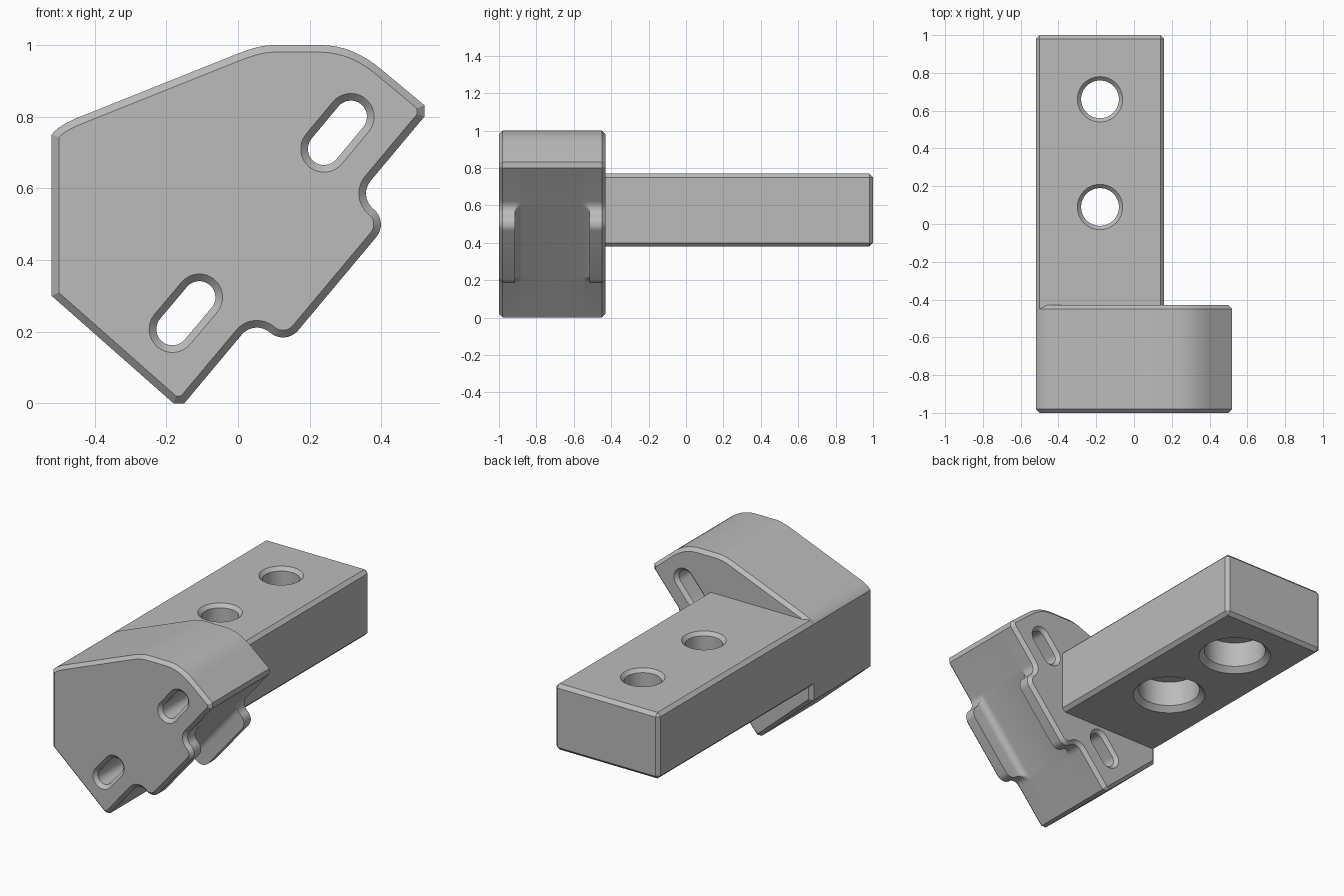
import bpy, bmesh
from math import sin, cos, pi
from mathutils import Vector

if "Cube" in bpy.data.objects:
    bpy.data.objects.remove(bpy.data.objects["Cube"], do_unlink=True)

grey = bpy.data.materials.new("plain grey")
grey.use_nodes = True
grey.diffuse_color = (0.5, 0.5, 0.5, 1)
grey.node_tree.nodes["Principled BSDF"].inputs["Base Color"].default_value = (0.5, 0.5, 0.5, 1)

CHAMFER = 0.02
FRONT, BACK = -1.0, -0.43


def make_object(name, bm):
    bmesh.ops.remove_doubles(bm, verts=bm.verts, dist=1e-5)
    bmesh.ops.recalc_face_normals(bm, faces=bm.faces)
    mesh = bpy.data.meshes.new(name)
    bm.to_mesh(mesh)
    bm.free()
    mesh.materials.append(grey)
    obj = bpy.data.objects.new(name, mesh)
    bpy.context.collection.objects.link(obj)
    return obj


def loft(name, rings):
    """Closed solid through rings that share one point count."""
    bm = bmesh.new()
    loops = [[bm.verts.new(p) for p in ring] for ring in rings]
    n = len(loops[0])
    for a, b in zip(loops, loops[1:]):
        for i in range(n):
            j = (i + 1) % n
            bm.faces.new((a[i], a[j], b[j], b[i]))
    bm.faces.new(loops[0][::-1])
    bm.faces.new(loops[-1])
    return make_object(name, bm)


def bend(a, c, b, steps=8):
    """Quadratic curve from a to b, pulled towards c."""
    a, b, c = Vector(a), Vector(b), Vector(c)
    return [a * (1 - t) ** 2 + c * 2 * t * (1 - t) + b * t * t
            for t in (i / steps for i in range(steps + 1))]


def inset(points, d):
    """Move a counter-clockwise outline inwards by d."""
    out = []
    for i, p in enumerate(points):
        e1 = (p - points[i - 1]).normalized()
        e2 = (points[(i + 1) % len(points)] - p).normalized()
        n1, n2 = Vector((-e1.y, e1.x)), Vector((-e2.y, e2.x))
        out.append(p + (n1 + n2) * d / (1 + n1.dot(n2)))
    return out


# Clamp head outline, with a rail on the sloping side clipped to height cap
foot, tip = Vector((-0.15, 0)), Vector((0.52, 0.8))
along = (tip - foot).normalized()
outward = Vector((along.y, -along.x))
R, RAIL = 0.055, 0.113


def rail_outline():
    quarter = [i * pi / 16 for i in range(9)]
    low = [(0.25 + R * sin(a), R - R * cos(a)) for a in quarter]
    low += [(0.25 + 2 * R - R * cos(a), RAIL - R + R * sin(a)) for a in quarter]
    return low + [(1.06 - t, h) for t, h in reversed(low)]


def head_outline(cap):
    pts = [foot] + [foot + along * t + outward * min(h, cap) for t, h in rail_outline()]
    pts += [tip, Vector((0.52, 0.832))]
    pts += bend((0.4, 0.932), (0.32, 1), (0.23, 1))
    pts += bend((0.1, 1), (0.06, 1), (0, 0.976))
    pts += bend((-0.44, 0.8), (-0.5, 0.777), (-0.52, 0.75))
    return pts + [Vector((-0.52, 0.3)), Vector((-0.18, 0))]


full = head_outline(1)
layers = [(FRONT, inset(full, CHAMFER)), (FRONT + CHAMFER, full), (-0.915, full)]
FILLET = 0.04
for i in range(6):
    a = i * pi / 10
    layers.append((-0.915 + FILLET * (1 - cos(a)), head_outline(FILLET * (1 - sin(a)))))
layers += [(FRONT + BACK - y, pts) for y, pts in reversed(layers)]
head = loft("clamp_head", [[(p.x, y, p.y) for p in pts] for y, pts in layers])

# Mounting arm with chamfered edges
bm = bmesh.new()
bmesh.ops.create_cube(bm, size=1)
for v in bm.verts:
    v.co = Vector((-0.18 + v.co.x * 0.68, 0.265 + v.co.y * 1.47, 0.575 + v.co.z * 0.39))
bmesh.ops.bevel(bm, geom=bm.edges[:], offset=CHAMFER, segments=1, affect='EDGES')
arm = make_object("mounting_arm", bm)


# Chamfered slots through the head
def slot_ring(a, b, r, y):
    axis = (b - a).normalized()
    side = Vector((-axis.y, axis.x))
    ring = []
    for centre, turn in ((b, 0), (a, pi)):
        for i in range(17):
            t = turn + i * pi / 16
            p = centre + (side * cos(t) + axis * sin(t)) * r
            ring.append((p.x, y, p.y))
    return ring


SLOT = ((FRONT - 0.01, 0.075), (FRONT + CHAMFER, 0.045),
        (BACK - CHAMFER, 0.045), (BACK + 0.01, 0.075))
slots = [loft("slot_cutter", [slot_ring(Vector(a), Vector(b), r, y) for y, r in SLOT])
         for a, b in (((0.24, 0.71), (0.315, 0.8)), ((-0.183, 0.207), (-0.108, 0.296)))]

# Counterbored bolt holes through the arm
HOLE = ((0.37, 0.21), (0.41, 0.17), (0.56, 0.17), (0.56, 0.1), (0.75, 0.1), (0.78, 0.13))
angles = [i * pi / 24 for i in range(48)]
holes = [loft("hole_cutter", [[(-0.18 + r * cos(t), y + r * sin(t), z) for t in angles]
                              for z, r in HOLE]) for y in (0.66, 0.09)]

# Cut, then shade smooth with sharp chamfers
for obj, cutters in ((head, slots), (arm, holes)):
    bpy.ops.object.select_all(action='DESELECT')
    obj.select_set(True)
    bpy.context.view_layer.objects.active = obj
    for cutter in cutters:
        cutter.hide_render = True
        mod = obj.modifiers.new("cut", 'BOOLEAN')
        mod.operation = 'DIFFERENCE'
        mod.solver = 'EXACT'
        mod.object = cutter
        bpy.ops.object.modifier_apply(modifier=mod.name)
    bpy.ops.object.shade_smooth_by_angle(angle=0.45)
    for cutter in cutters:
        bpy.data.objects.remove(cutter, do_unlink=True)
